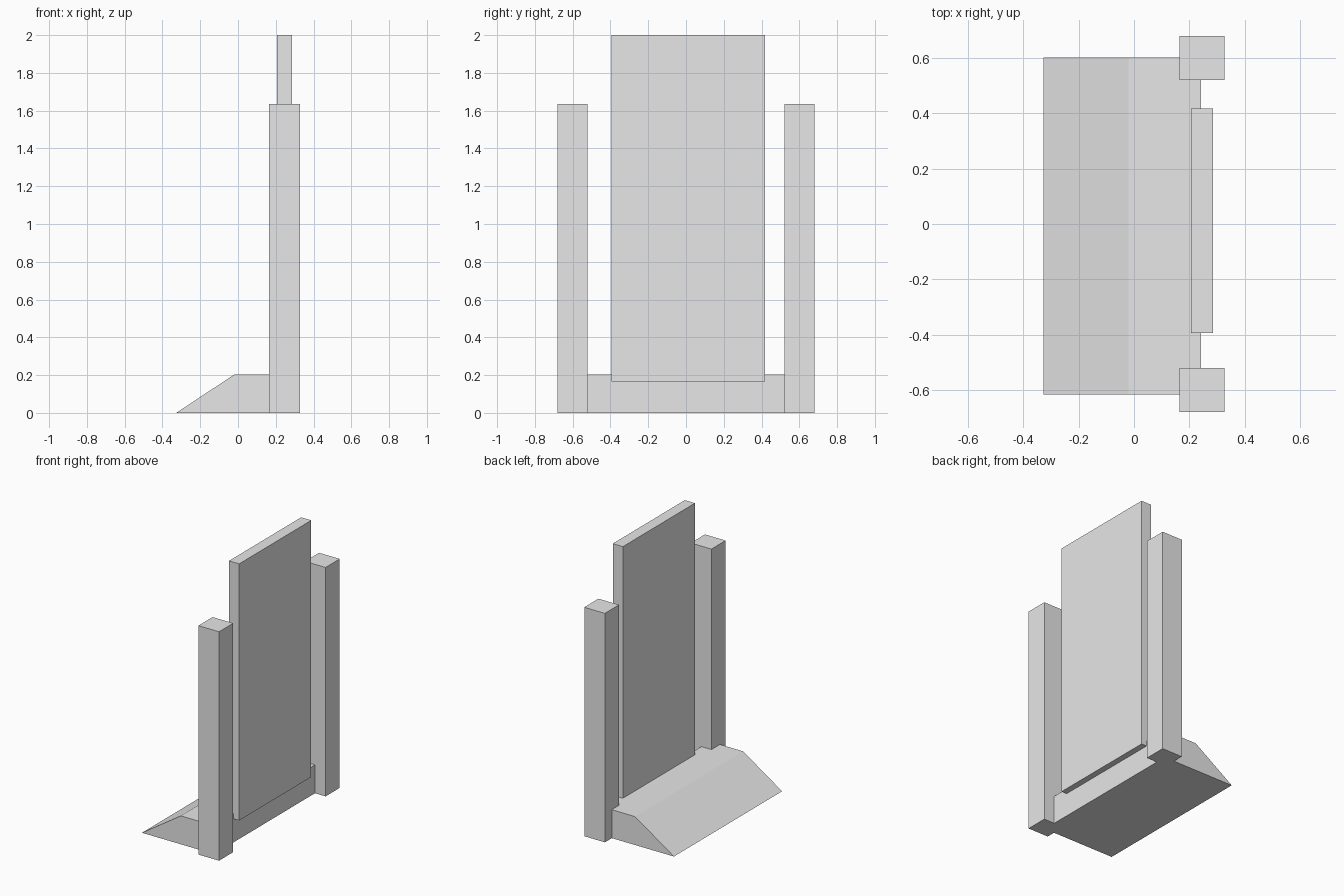
import bpy
import bmesh
from mathutils import Vector

cube = bpy.data.objects.get("Cube")
if cube:
    bpy.data.objects.remove(cube, do_unlink=True)

grey = bpy.data.materials.new("plain_grey")
grey.use_nodes = True
colour = (0.8, 0.8, 0.8, 1.0)
grey.diffuse_color = colour
grey.node_tree.nodes["Principled BSDF"].inputs["Base Color"].default_value = colour


def prism(name, profile, y0, y1):
    """Extrude an x-z outline from y0 to y1 as a closed solid."""
    bm = bmesh.new()
    face = bm.faces.new([bm.verts.new((x, y0, z)) for x, z in profile])
    extruded = bmesh.ops.extrude_face_region(bm, geom=[face])["geom"]
    verts = [g for g in extruded if isinstance(g, bmesh.types.BMVert)]
    bmesh.ops.translate(bm, verts=verts, vec=Vector((0, y1 - y0, 0)))
    bmesh.ops.recalc_face_normals(bm, faces=bm.faces)
    mesh = bpy.data.meshes.new(name)
    bm.to_mesh(mesh)
    bm.free()
    mesh.materials.append(grey)
    obj = bpy.data.objects.new(name, mesh)
    bpy.context.collection.objects.link(obj)
    return obj


def box(name, x0, x1, y0, y1, z0, z1):
    return prism(name, [(x0, z0), (x1, z0), (x1, z1), (x0, z1)], y0, y1)


# Ramped base
prism("ramp_base", [(-0.327, 0), (0.243, 0), (0.243, 0.203), (-0.02, 0.203)],
      -0.617, 0.603)

# Upright panel
box("panel", 0.206, 0.286, -0.395, 0.418, 0.167, 2.0)

# Square posts at both ends
for name, y in (("front_post", -0.601), ("back_post", 0.601)):
    box(name, 0.164, 0.327, y - 0.08, y + 0.08, 0, 1.635)
